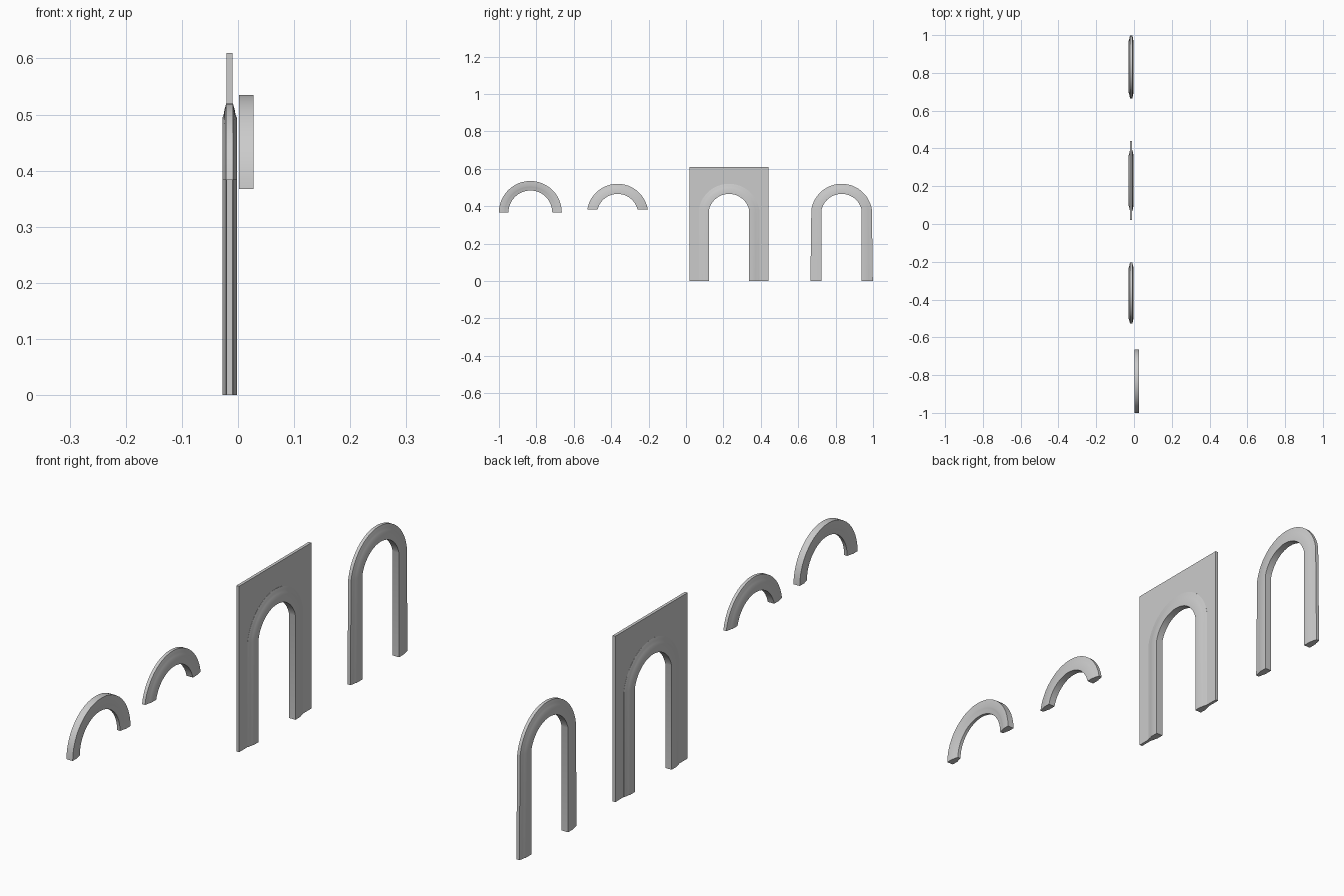
import bpy, bmesh
from math import asin, pi, sin, cos

cube = bpy.data.objects.get("Cube")
if cube:
    bpy.data.objects.remove(cube, do_unlink=True)

stone = bpy.data.materials.new("grey stone")
stone.use_nodes = True
grey = (0.6, 0.6, 0.6, 1)
stone.diffuse_color = grey
stone.node_tree.nodes["Principled BSDF"].inputs["Base Color"].default_value = grey

SEGMENTS = 24
SPRING, CENTRE = 0.383, 0.356   # top of legs, centre of arch circle
ARCH_X = -0.015


def finish(name, bm):
    bmesh.ops.recalc_face_normals(bm, faces=bm.faces)
    mesh = bpy.data.meshes.new(name)
    bm.to_mesh(mesh)
    bm.free()
    mesh.materials.append(stone)
    obj = bpy.data.objects.new(name, mesh)
    bpy.context.collection.objects.link(obj)
    bpy.ops.object.select_all(action='DESELECT')
    obj.select_set(True)
    bpy.context.view_layer.objects.active = obj
    bpy.ops.object.shade_smooth_by_angle(angle=0.4)


def arch_path(r, centre, spring, legs, flare=0):
    """Points (y, z) of an arc of radius r, with level ends or straight legs."""
    start = asin((spring - centre) / r)
    arc = []
    for i in range(SEGMENTS + 1):
        a = start + (pi - 2 * start) * i / SEGMENTS
        arc.append((r * cos(a), centre + r * sin(a)))
    if legs:
        foot = arc[0][0] + flare
        arc = [(foot, 0)] + arc + [(-foot, 0)]
    return arc


def moulded_arch(name, x, y, profile, centre, spring, legs=False, flare=0.0):
    """Sweep a symmetric (radius, half width) profile round the arch."""
    section = profile + [(r, -w) for r, w in reversed(profile)]
    inner, outer = profile[0][0], profile[-1][0]
    bm = bmesh.new()
    rails = []
    for r, w in section:
        out = flare * (r - inner) / (outer - inner)
        path = arch_path(r, centre, spring, legs, out)
        rails.append([bm.verts.new((x + w, y + py, pz)) for py, pz in path])
    for k, rail in enumerate(rails):
        nxt = rails[(k + 1) % len(rails)]
        for i in range(len(rail) - 1):
            bm.faces.new((rail[i], rail[i + 1], nxt[i + 1], nxt[i]))
    for end in (0, -1):
        bm.faces.new([rail[end] for rail in rails])
    finish(name, bm)


# Moulding that steps down towards its outer edge
trim = [(0.11, 0.013), (0.138, 0.013), (0.144, 0.0105),
        (0.153, 0.009), (0.164, 0.006)]
# Moulding that steps down towards its inner edge
hood = [(0.117, 0.006), (0.129, 0.009), (0.136, 0.0105),
        (0.142, 0.0127), (0.168, 0.0127)]

moulded_arch("hood_arch", 0.0147, -0.832, hood, 0.367, 0.367)
moulded_arch("arch_top", ARCH_X, -0.366, trim, CENTRE, SPRING)
moulded_arch("wall_arch", ARCH_X, 0.23, trim, CENTRE, SPRING, True)
moulded_arch("free_arch", ARCH_X, 0.832, trim, CENTRE, SPRING, True, 0.005)

# Wall panel with an opening hidden behind the moulding
bm = bmesh.new()
outline = arch_path(0.14, CENTRE, SPRING, True)
outline += [(-0.21, 0), (-0.21, 0.61), (0.21, 0.61), (0.21, 0)]
half = 0.0055
face = bm.faces.new([bm.verts.new((ARCH_X - half, 0.23 + y, z)) for y, z in outline])
new = bmesh.ops.extrude_face_region(bm, geom=[face])["geom"]
bmesh.ops.translate(bm, vec=(2 * half, 0, 0),
                    verts=[v for v in new if isinstance(v, bmesh.types.BMVert)])
finish("wall_panel", bm)
